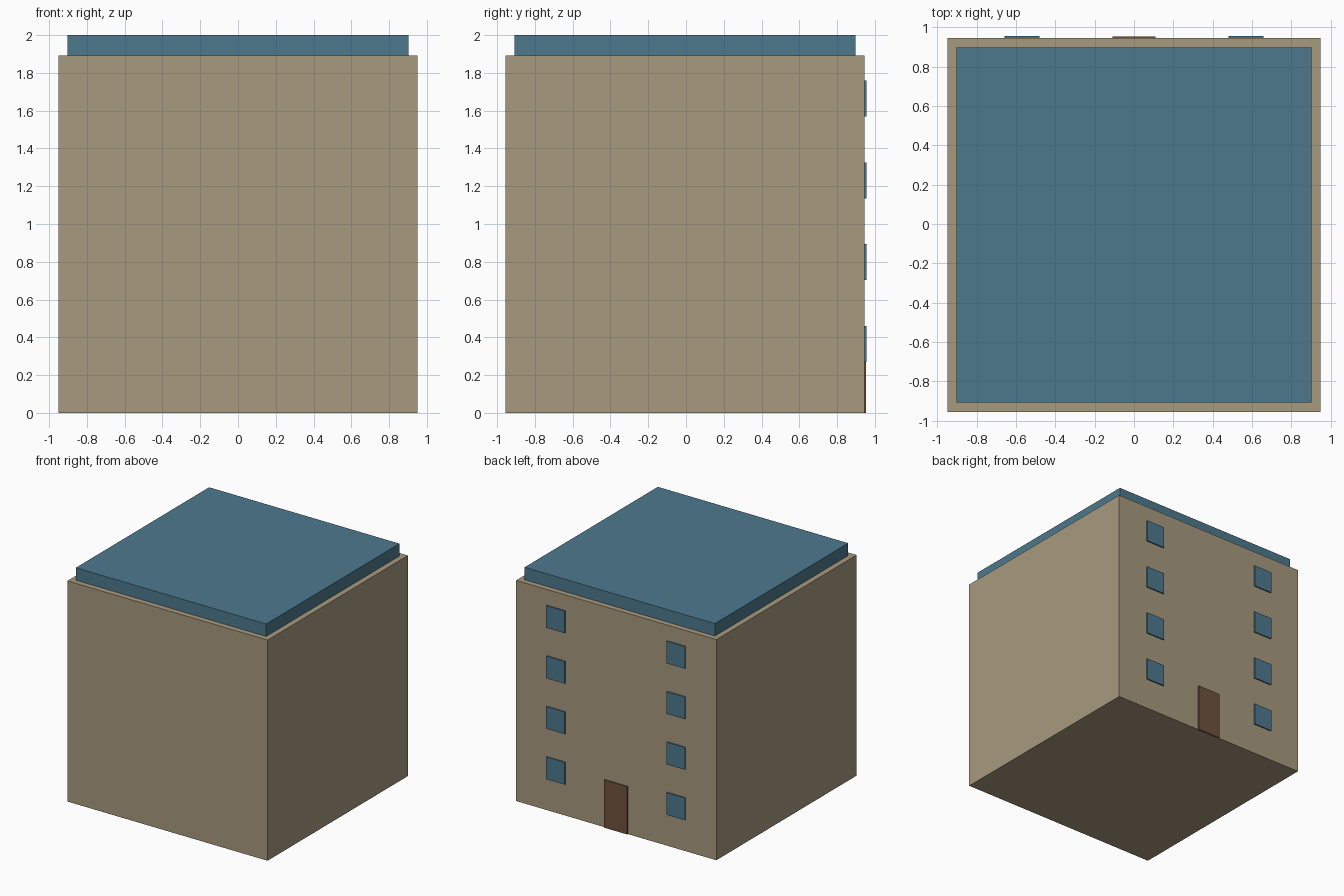
import bpy

if "Cube" in bpy.data.objects:
    bpy.data.objects.remove(bpy.data.objects["Cube"])


def material(name, rgb):
    m = bpy.data.materials.new(name)
    m.diffuse_color = (*rgb, 1)
    m.use_nodes = True
    m.node_tree.nodes["Principled BSDF"].inputs["Base Color"].default_value = m.diffuse_color
    return m


def box(name, lo, hi, mat):
    """Box between two corners, origin at its centre."""
    bpy.ops.mesh.primitive_cube_add(size=1, location=[(a + b) / 2 for a, b in zip(lo, hi)])
    ob = bpy.context.object
    ob.name = name
    ob.scale = [b - a for a, b in zip(lo, hi)]
    bpy.ops.object.transform_apply(location=False, rotation=False, scale=True)
    ob.data.materials.append(mat)
    return ob


wall = material("wall_tan", (0.39, 0.32, 0.21))
blue = material("slate_blue", (0.075, 0.19, 0.27))
brown = material("door_brown", (0.16, 0.085, 0.045))

BACK = 0.945  # wall plane carrying the door and windows

# Main block and inset flat roof
box("building_body", (-0.95, -0.956, 0), (0.95, BACK, 1.893), wall)
box("roof_slab", (-0.903, -0.908, 1.893), (0.903, 0.898, 2.0), blue)

# Entrance
box("door", (-0.11, BACK - 0.01, 0), (0.11, 0.954, 0.41), brown)

# Two columns of windows over four floors
for floor in range(4):
    z = 0.27 + floor * 0.433
    for side, x in (("left", 0.57), ("right", -0.57)):
        box(f"window_{side}_{floor + 1}", (x - 0.088, BACK - 0.01, z),
            (x + 0.088, 0.956, z + 0.19), blue)
